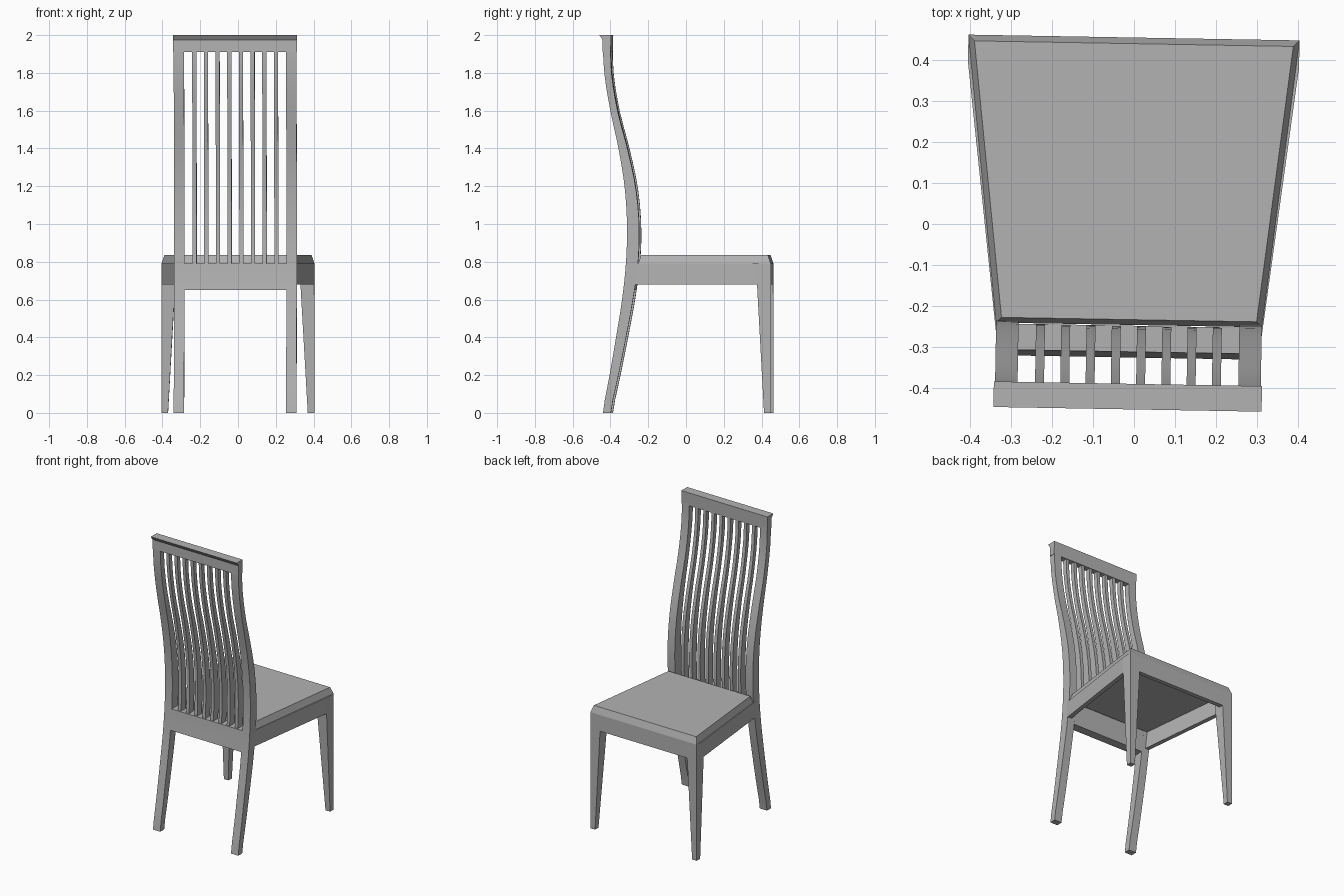
import bpy
import bmesh
import math
from mathutils import Matrix

cube = bpy.data.objects.get("Cube")
if cube:
    bpy.data.objects.remove(cube, do_unlink=True)

grey = bpy.data.materials.new("plain_grey")
grey.use_nodes = True
COLOUR = (0.45, 0.45, 0.45, 1)
grey.diffuse_color = COLOUR
grey.node_tree.nodes["Principled BSDF"].inputs["Base Color"].default_value = COLOUR

# The whole chair is turned very slightly
PLACE = Matrix.Rotation(math.radians(-1), 4, "Z") @ Matrix.Translation((-0.008, 0, 0))


def loft(name, rings, smooth=False):
    """Join matching rings of points into a closed solid."""
    bm = bmesh.new()
    rows = [[bm.verts.new(PLACE @ Matrix.Translation(p).translation) for p in r] for r in rings]
    n = len(rows[0])
    for a, b in zip(rows, rows[1:]):
        for i in range(n):
            j = (i + 1) % n
            bm.faces.new((a[i], a[j], b[j], b[i]))
    bm.faces.new(rows[0][::-1])
    bm.faces.new(rows[-1])
    bmesh.ops.recalc_face_normals(bm, faces=bm.faces)
    mesh = bpy.data.meshes.new(name)
    bm.to_mesh(mesh)
    bm.free()
    mesh.materials.append(grey)
    obj = bpy.data.objects.new(name, mesh)
    bpy.context.collection.objects.link(obj)
    if smooth:
        bpy.ops.object.select_all(action="DESELECT")
        obj.select_set(True)
        bpy.context.view_layer.objects.active = obj
        bpy.ops.object.shade_smooth_by_angle(angle=math.radians(30))
    return obj


def rect(x0, x1, y0, y1, z):
    return [(x0, y0, z), (x1, y0, z), (x1, y1, z), (x0, y1, z)]


# Side profile of the back posts every 0.2 in height: back y, front y
POST = [(-.434, -.392), (-.399, -.352), (-.365, -.312), (-.333, -.275),
        (-.312, -.248), (-.307, -.243), (-.320, -.262), (-.352, -.305),
        (-.395, -.357), (-.427, -.389), (-.436, -.394)]


def post_at(z):
    """Smooth back and front y of the post at a height."""
    i = min(int(z / 0.2), len(POST) - 2)
    t = z / 0.2 - i
    p = [POST[max(0, min(len(POST) - 1, i + k))] for k in (-1, 0, 1, 2)]
    return [0.5 * (2 * b + (c - a) * t + (2 * a - 5 * b + 4 * c - d) * t * t
                   + (3 * b - a - 3 * c + d) * t ** 3) for a, b, c, d in zip(*p)]


def curved_bar(name, x0, x1, z0, z1, steps, inset=0.0):
    """Bar that follows the post profile, thinned by a share of its depth."""
    rings = []
    for k in range(steps + 1):
        z = z0 + (z1 - z0) * k / steps
        back, front = post_at(z)
        trim = (front - back) * inset
        rings.append(rect(x0, x1, back + trim, front - trim, z))
    loft(name, rings, True)


# Back posts, front legs and side aprons, mirrored
for side, s in (("left", 1), ("right", -1)):
    curved_bar(side + "_back_post", s * .27, s * .325, 0, 1.93, 28)
    loft(side + "_front_leg", [
        rect(s * .370, s * .405, .420, .456, 0),
        rect(s * .332, s * .405, .383, .456, .68),
        rect(s * .332, s * .405, .383, .456, .79)])
    loft(side + "_apron", [
        [(s * .405, .39, z), (s * .325, -.27, z), (s * .295, -.27, z), (s * .375, .39, z)]
        for z in (.68, .79)])

# Front apron and back rail
loft("front_apron", [rect(-.34, .34, .426, .456, z) for z in (.68, .79)])
curved_bar("back_rail", -.272, .272, .65, .79, 3)

# Seat with sloping edges
loft("seat", [
    [(-b - e, -.247 + e * .9, z), (b + e, -.247 + e * .9, z), (f + e, .456, z), (-f - e, .456, z)]
    if z < .8 else
    [(-b, -.234, z), (b, -.234, z), (f, .441, z), (-f, .441, z)]
    for b, f, e, z in ((.325, .405, 0, .79), (.312, .39, 0, .835))])

# Back slats
for k in range(8):
    x = (k - 3.5) * .0618
    curved_bar("slat_%d" % (k + 1), x - .011, x + .011, .78, 1.93, 18, .12)

# Top rail with a flared lip at the rear
TOP = [(-.436, 1.91), (-.436, 1.975), (-.4535, 2), (-.391, 2), (-.394, 1.91)]
loft("top_rail", [[(x, y, z) for y, z in TOP] for x in (-.328, .328)])
